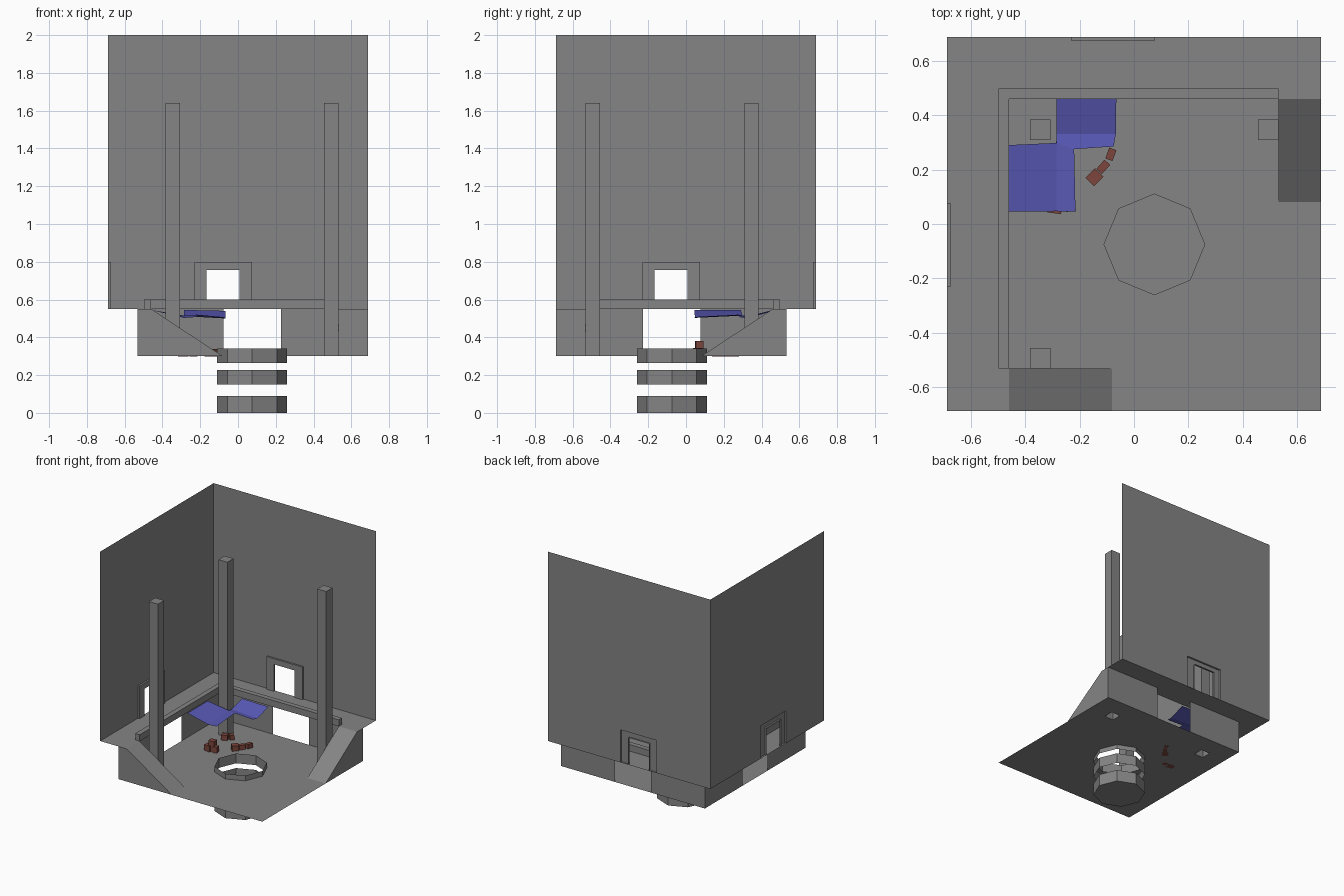
import bpy, bmesh, math
from mathutils import Matrix

if "Cube" in bpy.data.objects:
    bpy.data.objects.remove(bpy.data.objects["Cube"])


def material(name, rgb):
    m = bpy.data.materials.new(name)
    m.diffuse_color = (*rgb, 1)
    m.use_nodes = True
    m.node_tree.nodes["Principled BSDF"].inputs["Base Color"].default_value = m.diffuse_color
    return m


stone = material("dark_stone", (0.233, 0.233, 0.233))
blue = material("blue_cloth", (0.1, 0.1, 0.47))
red = material("red_brick", (0.2, 0.06, 0.045))


def finish(name, bm, mat=stone):
    bmesh.ops.recalc_face_normals(bm, faces=bm.faces)
    me = bpy.data.meshes.new(name)
    bm.to_mesh(me)
    bm.free()
    ob = bpy.data.objects.new(name, me)
    bpy.context.collection.objects.link(ob)
    me.materials.append(mat)
    return ob


def sheet(name, polys, to3d):
    """Flat single-sided polygons."""
    bm = bmesh.new()
    for p in polys:
        bm.faces.new([bm.verts.new(to3d(u, v)) for u, v in p])
    return finish(name, bm)


def prism(name, pts, to3d, lo, hi, caps=(True, True)):
    """Extrude a profile between two depths, with optional caps."""
    bm = bmesh.new()
    a = [bm.verts.new(to3d(u, v, lo)) for u, v in pts]
    b = [bm.verts.new(to3d(u, v, hi)) for u, v in pts]
    n = len(pts)
    for i in range(n):
        j = (i + 1) % n
        bm.faces.new((a[i], a[j], b[j], b[i]))
    if caps[0]:
        bm.faces.new(a)
    if caps[1]:
        bm.faces.new(b)
    return finish(name, bm)


def rect(x0, x1, y0, y1):
    return [(x0, y0), (x1, y0), (x1, y1), (x0, y1)]


W, L, E = 0.687, 0.532, 0.46          # outer wall, lower wall, ledge edge
FLOOR, LEDGE = 0.30, 0.55
up = lambda u, v, d: (u, v, d)
along_y = lambda u, v, d: (u, d, v)   # profile in x-z
along_x = lambda u, v, d: (d, u, v)   # profile in y-z

# floor with holes for the well and the posts
post_pos = [(-0.345, 0.347), (0.493, 0.347), (-0.345, -0.493)]
P = 0.038
WX, WY, WR = 0.075, -0.075, 0.185
octagon = [(WX + WR * math.cos(i * math.pi / 4), WY + WR * math.sin(i * math.pi / 4))
           for i in range(8)]
posts = [rect(x - P, x + P, y - P, y + P) for x, y in post_pos]
bm = bmesh.new()
edges = []
for loop in [rect(-L, W, -W, L), octagon] + posts:
    vs = [bm.verts.new((x, y, FLOOR)) for x, y in loop]
    edges += [bm.edges.new((vs[i], vs[(i + 1) % len(vs)])) for i in range(len(vs))]
bmesh.ops.triangle_fill(bm, edges=edges, use_beauty=True, use_dissolve=False)
finish("floor", bm)

# tall posts, open underneath
for i, p in enumerate(posts):
    prism(f"post_{i + 1}", p, up, FLOOR, 1.64, (False, True))

# well shaft made of stacked rings, closed at the bottom
for i, (lo, hi) in enumerate([(0, 0.09), (0.15, 0.228), (0.265, 0.34)]):
    prism(f"well_ring_{i + 1}", octagon, up, lo, hi, (i == 0, False))

# upper walls with a doorway notch, and the raised door frames
D0, D1, DT = -0.23, 0.075, 0.80
I0, I1, IT = -0.168, 0.008, 0.757
wall = [(-W, LEDGE), (D0, LEDGE), (D0, DT), (D1, DT), (D1, LEDGE),
        (W, LEDGE), (W, 2), (-W, 2)]
frame = [(D0, LEDGE), (D0, DT), (D1, DT), (D1, LEDGE),
         (I1, LEDGE), (I1, IT), (I0, IT), (I0, LEDGE)]
sheet("upper_wall_back", [wall], lambda u, v: (u, W, v))
sheet("upper_wall_left", [wall], lambda u, v: (-W, u, v))
prism("door_frame_back", frame, along_y, 0.673, W, (True, False))
prism("door_frame_left", frame, along_x, -W, -0.673, (False, True))

# lower walls, each with a full-height opening
sheet("lower_wall_back", [rect(-L, -0.078, FLOOR, LEDGE), rect(0.228, W, FLOOR, LEDGE)],
      lambda u, v: (u, L, v))
sheet("lower_wall_left", [rect(-W, -0.228, FLOOR, LEDGE), rect(0.078, L, FLOOR, LEDGE)],
      lambda u, v: (-L, u, v))

# L-shaped ledge and the kerb on its inner edge
sheet("ledge", [[(-W, -W), (-E, -W), (-E, E), (W, E), (W, W), (-W, W)]],
      lambda u, v: (u, v, LEDGE))
kerb = [(-0.498, -L), (-E, -L), (-E, E), (L, E), (L, 0.498), (-0.498, 0.498)]
prism("ledge_kerb", kerb, up, LEDGE, 0.60)

# ramps from the ledge ends down to the floor
for name, s, to3d, lo, hi in (("ramp_front", -1, along_y, -W, -L),
                              ("ramp_right", 1, along_x, L, W)):
    prism(name, [(s * L, FLOOR), (s * L, LEDGE), (s * E, LEDGE), (s * 0.08, FLOOR)],
          to3d, lo, hi)

# cloth awning hanging from the ledge corner
cloth = [(-.46, .29, .545), (-.285, .298, .515), (-.22, .275, .52),
         (-.46, .045, .545), (-.285, .047, .503), (-.215, .045, .508),
         (-.285, .46, .545), (-.285, .33, .512), (-.065, .46, .54),
         (-.067, .33, .5), (-.075, .285, .507)]
bm = bmesh.new()
cv = [bm.verts.new(c) for c in cloth]
for f in ((3, 4, 1, 0), (4, 5, 2, 1), (7, 9, 8, 6), (1, 2, 10, 9, 7)):
    bm.faces.new([cv[i] for i in f])
finish("cloth_awning", bm, blue)

# scattered bricks: x, y, width, depth, height, turn in degrees
bricks = [(-.145, .172, .05, .045, .04, 45), (-.113, .21, .028, .045, .035, -42),
          (-.085, .256, .028, .042, .035, -20), (-.29, .062, .05, .045, .045, -8),
          (-.235, .065, .035, .035, .045, 15), (-.265, .07, .045, .04, .08, 5),
          (-.30, .27, .045, .04, .04, 20), (-.265, .30, .03, .035, .035, 50)]
for i, (x, y, w, d, h, a) in enumerate(bricks):
    base = 0.2995 if i < 5 else 0.301
    bm = bmesh.new()
    bmesh.ops.create_cube(bm, size=1, matrix=Matrix.Translation((x, y, base + h / 2))
                          @ Matrix.Rotation(math.radians(a), 4, 'Z')
                          @ Matrix.Diagonal((w, d, h, 1)))
    finish(f"brick_{i + 1}", bm, red)
